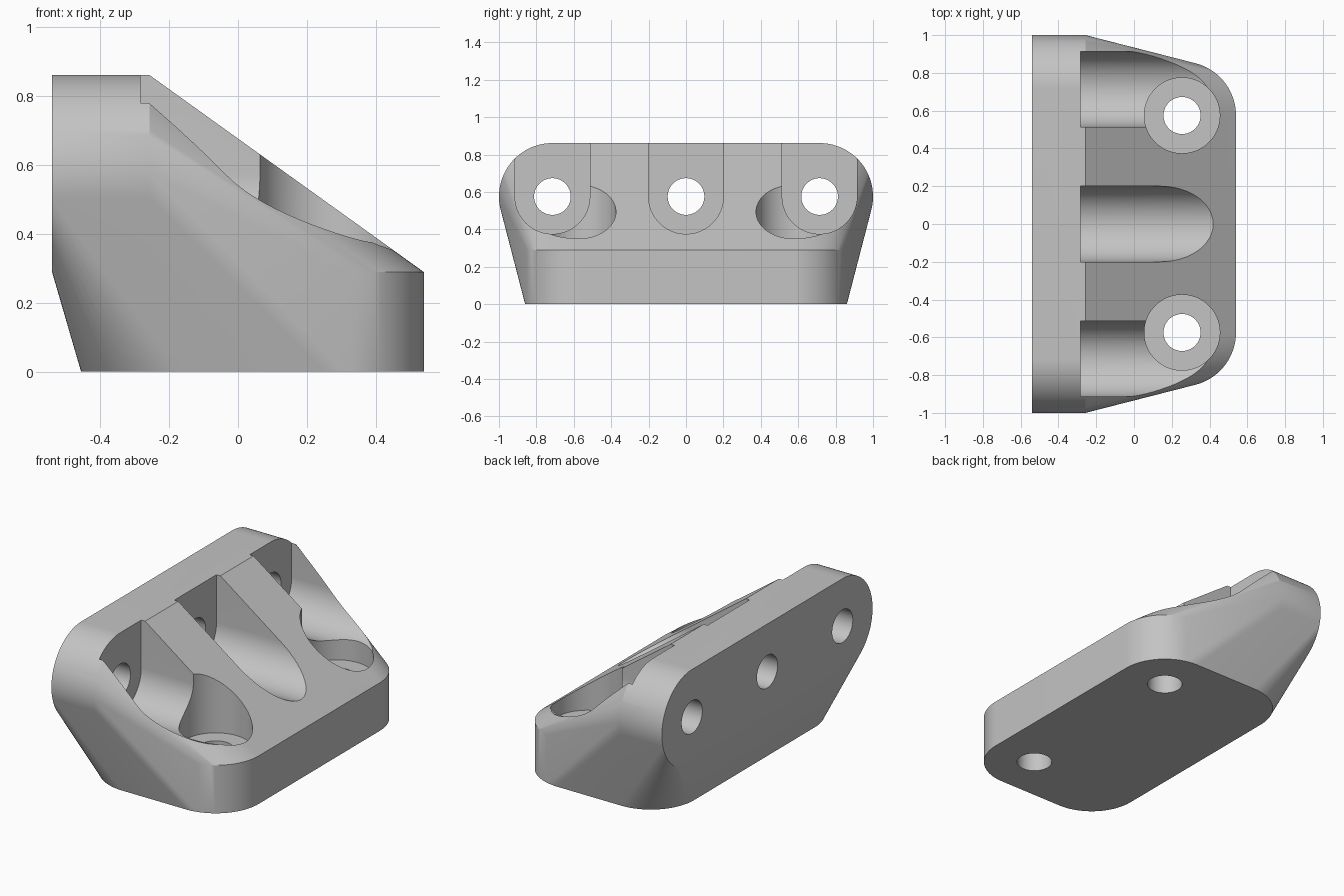
import bpy, bmesh
from math import sin, cos, pi, radians
from mathutils import Vector

cube = bpy.data.objects.get("Cube")
if cube:
    bpy.data.objects.remove(cube, do_unlink=True)

R = 0.2857          # corner radius and plate thickness
POCKET = 0.2        # clearance radius around the screw heads
HOLE = 0.098        # screw hole radius
BACK, FRONT = -0.54, 0.54
WALL_Y, WALL_Z = 1 - R, 2 * R + 0.004   # screw centres in the upright plate
BASE_X, BASE_Y = FRONT - R, 2 * R + 0.003
FLOOR = 0.257       # material left under each screw head

grey = bpy.data.materials.new("plain grey")
grey.use_nodes = True
colour = (0.55, 0.55, 0.55, 1)
grey.diffuse_color = colour
grey.node_tree.nodes["Principled BSDF"].inputs["Base Color"].default_value = colour


def arc(cu, cv, r, start=0, end=360, steps=96):
    """Points of an arc in a plane."""
    return [(cu + r * cos(radians(start + (end - start) * i / steps)),
             cv + r * sin(radians(start + (end - start) * i / steps)))
            for i in range(steps + 1)]


def finish(bm, name):
    bmesh.ops.recalc_face_normals(bm, faces=bm.faces[:])
    mesh = bpy.data.meshes.new(name)
    bm.to_mesh(mesh)
    bm.free()
    mesh.materials.append(grey)
    obj = bpy.data.objects.new(name, mesh)
    bpy.context.collection.objects.link(obj)
    return obj


def prism(name, points, along, low, high):
    """Extrude a closed profile; along x the profile is (y, z), along z it is (x, y)."""
    bm = bmesh.new()
    place = (lambda p: (low, *p)) if along == "x" else (lambda p: (*p, low))
    face = bm.faces.new([bm.verts.new(place(p)) for p in points])
    moved = bmesh.ops.extrude_face_region(bm, geom=[face])["geom"]
    shift = Vector((high - low, 0, 0)) if along == "x" else Vector((0, 0, high - low))
    bmesh.ops.translate(bm, vec=shift,
                        verts=[g for g in moved if isinstance(g, bmesh.types.BMVert)])
    return finish(bm, name)


# Body: skin stretched over an upright capsule plate and a rounded base plate
bm = bmesh.new()
for side in (-1, 1):
    for y, z in arc(side * WALL_Y, WALL_Z, R)[:-1]:
        for x in (BACK, BACK + R - 0.003):
            bm.verts.new((x, y, z))
    for cx in (-0.17, BASE_X):
        for x, y in arc(cx, side * BASE_Y, R)[:-1]:
            for z in (0, R + 0.003):
                bm.verts.new((x, y, z))
hull = bmesh.ops.convex_hull(bm, input=bm.verts[:])
inside = {g for g in hull["geom_interior"] + hull["geom_unused"]
          if isinstance(g, bmesh.types.BMVert)}
bmesh.ops.delete(bm, geom=list(inside), context="VERTS")
bmesh.ops.dissolve_limit(bm, angle_limit=radians(0.1), verts=bm.verts[:], edges=bm.edges[:])
body = finish(bm, "bracket_body")

cutters = []
# U-shaped pockets, open to the top and front, with through holes in the upright plate
for y in (-WALL_Y, 0, WALL_Y):
    u_shape = arc(y, WALL_Z, POCKET, 180, 360, 48) + [(y + POCKET, 1.2), (y - POCKET, 1.2)]
    cutters.append(prism("wall_pocket", u_shape, "x", BACK + FLOOR, 1))
    cutters.append(prism("wall_hole", arc(y, WALL_Z, HOLE)[:-1], "x", -1, 0))

# Round counterbores and through holes in the base plate
for y in (-BASE_Y, BASE_Y):
    cutters.append(prism("base_counterbore", arc(BASE_X, y, POCKET)[:-1], "z", FLOOR, 1.3))
    cutters.append(prism("base_hole", arc(BASE_X, y, HOLE)[:-1], "z", -0.5, 0.5))

# Cut everything out of the body
bpy.ops.object.select_all(action="DESELECT")
bpy.context.view_layer.objects.active = body
body.select_set(True)
for cutter in cutters:
    cutter.hide_render = True
    cut = body.modifiers.new("cut", "BOOLEAN")
    cut.operation, cut.solver, cut.object = "DIFFERENCE", "EXACT", cutter
    bpy.ops.object.modifier_apply(modifier=cut.name)
for cutter in cutters:
    bpy.data.objects.remove(cutter, do_unlink=True)

bpy.ops.object.shade_smooth_by_angle(angle=radians(25))
